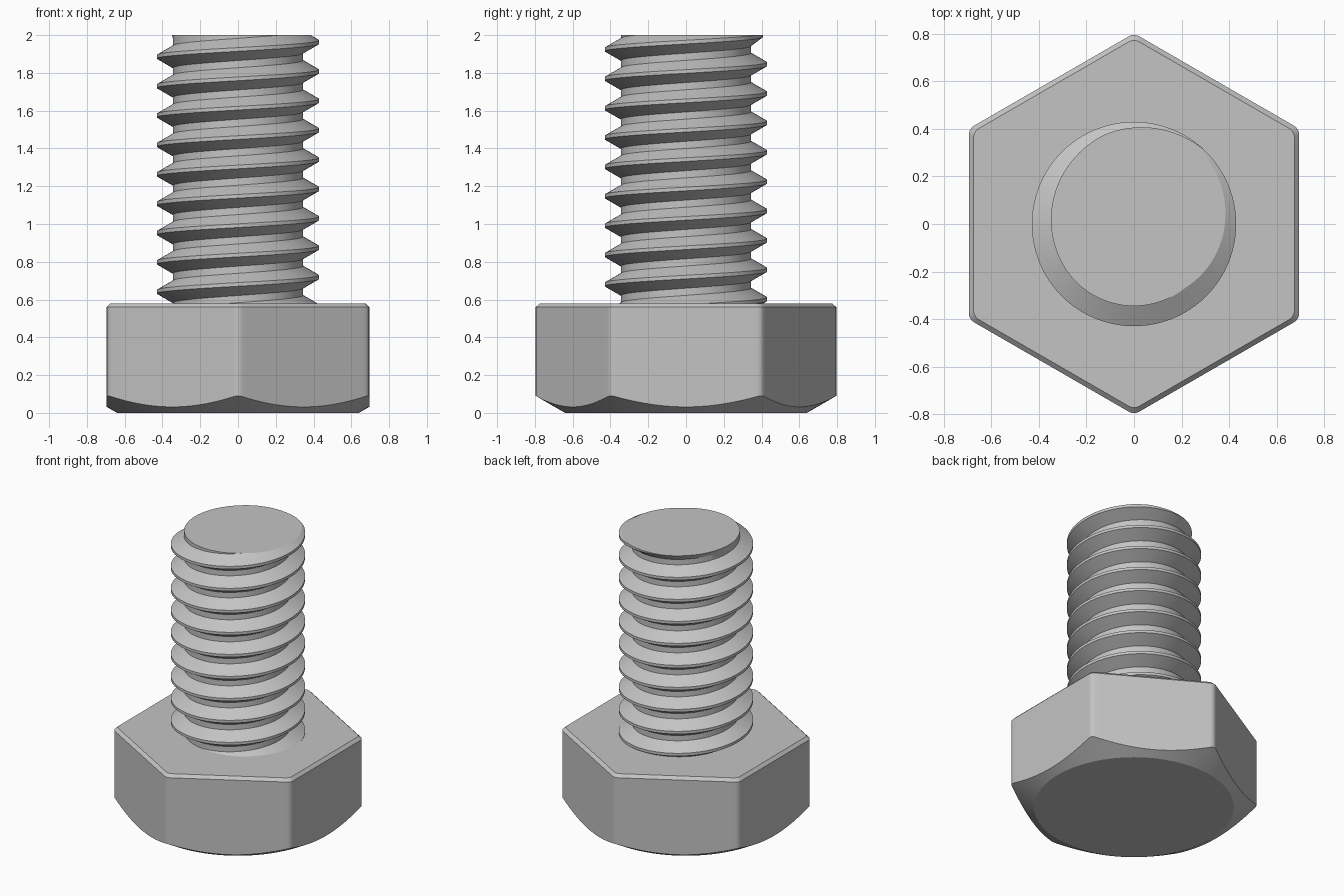
import bpy, bmesh
from math import sin, cos, tan, pi, radians, degrees
from mathutils import Vector

cube = bpy.data.objects.get("Cube")
if cube:
    bpy.data.objects.remove(cube, do_unlink=True)

# Shared steel colour
steel = bpy.data.materials.new("grey_steel")
steel.use_nodes = True
colour = (0.55, 0.55, 0.55, 1)
steel.diffuse_color = colour
steel.node_tree.nodes["Principled BSDF"].inputs["Base Color"].default_value = colour


def finish(bm, name, angle):
    """Turn a bmesh into a shaded object."""
    bmesh.ops.recalc_face_normals(bm, faces=bm.faces)
    mesh = bpy.data.meshes.new(name)
    bm.to_mesh(mesh)
    bm.free()
    mesh.materials.append(steel)
    obj = bpy.data.objects.new(name, mesh)
    bpy.context.collection.objects.link(obj)
    bpy.ops.object.select_all(action='DESELECT')
    obj.select_set(True)
    bpy.context.view_layer.objects.active = obj
    bpy.ops.object.shade_smooth_by_angle(angle=radians(angle))
    return obj


# Hexagon head: rounded corners, conical chamfer below, small bevel on top
APOTHEM, FILLET, HEAD_TOP = 0.695, 0.045, 0.58
FLAT_RADIUS, BEVEL = 0.64, 0.02


def hex_outline(arc_steps=6, flat_steps=24):
    arcs = []
    for k in range(6):
        corner = radians(30 + 60 * k)
        centre = Vector((cos(corner), sin(corner))) * (APOTHEM - FILLET) / cos(pi / 6)
        arcs.append([centre + FILLET * Vector((cos(a), sin(a))) for a in
                     (corner + (j / arc_steps - 0.5) * pi / 3 for j in range(arc_steps + 1))])
    points = []
    for k, arc in enumerate(arcs):
        points += arc
        following = arcs[(k + 1) % 6][0]
        points += [arc[-1].lerp(following, j / flat_steps) for j in range(1, flat_steps)]
    return points


outline = hex_outline()
inset = (APOTHEM - BEVEL) / APOTHEM
bm = bmesh.new()
rings = [
    [bm.verts.new((*(p.normalized() * FLAT_RADIUS), 0)) for p in outline],
    [bm.verts.new((*p, (p.length - FLAT_RADIUS) * tan(pi / 6))) for p in outline],
    [bm.verts.new((*p, HEAD_TOP - BEVEL)) for p in outline],
    [bm.verts.new((*(p * inset), HEAD_TOP)) for p in outline],
]
count = len(outline)
for low, high in zip(rings, rings[1:]):
    for i in range(count):
        j = (i + 1) % count
        bm.faces.new((low[i], low[j], high[j], high[i]))
bm.faces.new(rings[0])
bm.faces.new(rings[-1])
finish(bm, "hex_head", 25)

# Threaded shank: right-handed helix with a trapezoid tooth, fading at the tip
PITCH, ROOT, CREST, STEPS = 0.1555, 0.345, 0.43, 96
CREST_Z = 1.963              # crest height on the +x side at turn zero
FIRST, LAST = -11, 2         # turns, trimmed afterwards
half_crest = PITCH / 16
half_tooth = half_crest + (CREST - ROOT) * tan(pi / 6)
profile = [(-half_tooth, False), (-half_crest, True),
           (half_crest, True), (half_tooth, False)]

bm = bmesh.new()
rows = []
for i in range((LAST - FIRST) * STEPS + 1):
    turn = FIRST + i / STEPS
    angle = 2 * pi * turn
    fade = min(1, max(0.01, (200 - degrees(angle)) / 153))
    row = []
    for dz, on_crest in profile:
        r = ROOT + (CREST - ROOT) * fade if on_crest else ROOT
        row.append(bm.verts.new((r * cos(angle), r * sin(angle), CREST_Z + PITCH * turn + dz)))
    rows.append(row)

for i in range(len(rows) - 1):
    a, b = list(rows[i]), list(rows[i + 1])
    if i + 1 + STEPS < len(rows):          # root band up to the next turn
        a.append(rows[i + STEPS][0])
        b.append(rows[i + 1 + STEPS][0])
    for p in range(len(a) - 1):
        bm.faces.new((a[p], b[p], b[p + 1], a[p + 1]))

# Trim the shank flat at the tip and inside the head, then cap both ends
for height, direction in ((2.0, 1), (0.5, -1)):
    bmesh.ops.bisect_plane(bm, geom=bm.verts[:] + bm.edges[:] + bm.faces[:],
                           plane_co=(0, 0, height), plane_no=(0, 0, direction),
                           clear_outer=True)
bmesh.ops.edgeloop_fill(bm, edges=[e for e in bm.edges if e.is_boundary])
finish(bm, "threaded_shank", 25)
